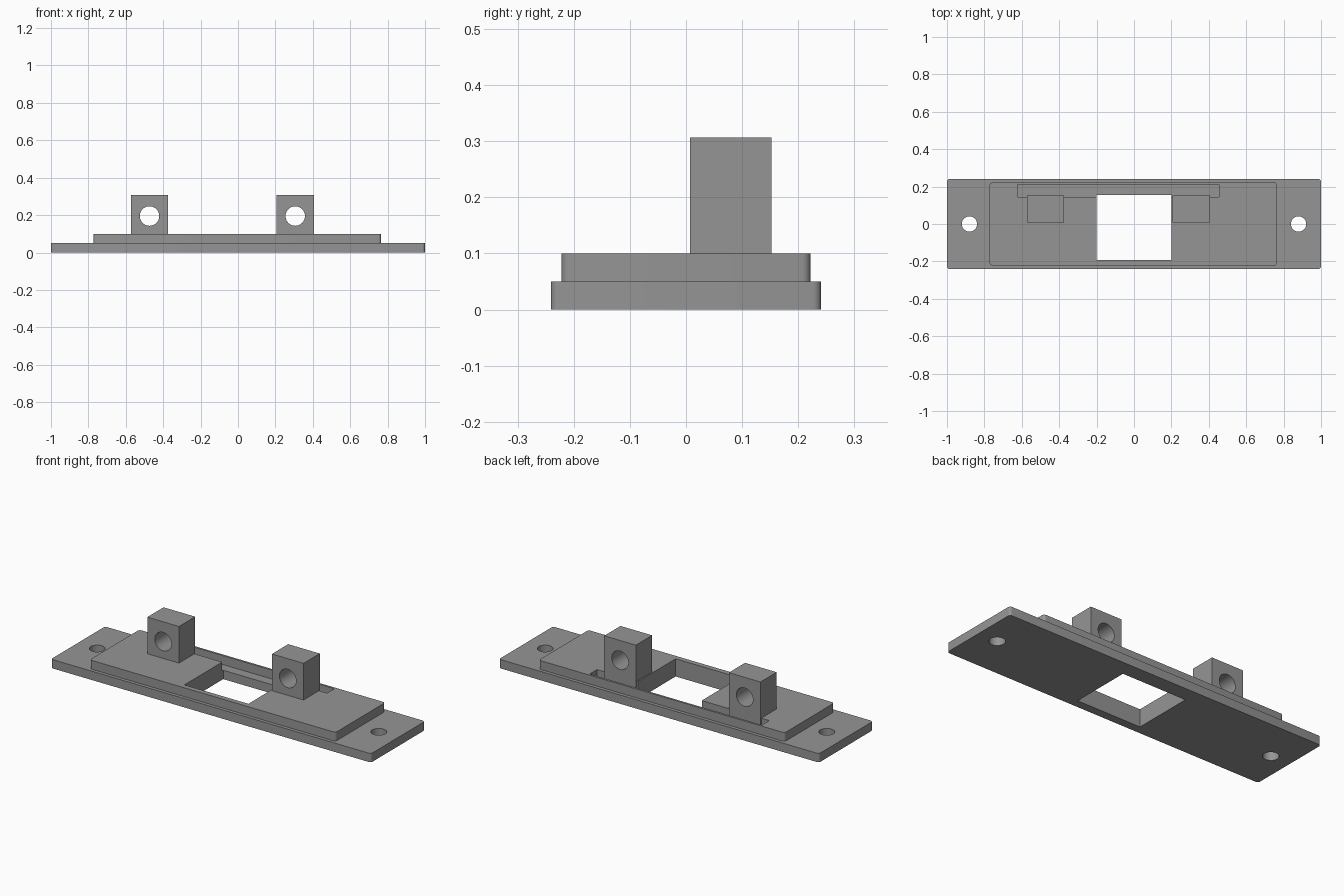
import bpy, bmesh
from mathutils import Matrix, Vector

if "Cube" in bpy.data.objects:
    bpy.data.objects.remove(bpy.data.objects["Cube"])

grey = bpy.data.materials.new("mid grey")
grey.diffuse_color = (0.3, 0.3, 0.3, 1)
grey.use_nodes = True
grey.node_tree.nodes["Principled BSDF"].inputs["Base Color"].default_value = grey.diffuse_color


def finish(bm, name):
    mesh = bpy.data.meshes.new(name)
    bm.to_mesh(mesh)
    bm.free()
    mesh.materials.append(grey)
    obj = bpy.data.objects.new(name, mesh)
    bpy.context.collection.objects.link(obj)
    return obj


def box(name, x, y, z, corner=0.0):
    """Box from (min, max) pairs, optionally with rounded vertical corners."""
    bm = bmesh.new()
    bmesh.ops.create_cube(bm, size=1)
    for v in bm.verts:
        v.co = Vector([lo + (c + 0.5) * (hi - lo) for c, (lo, hi) in zip(v.co, (x, y, z))])
    if corner:
        upright = [e for e in bm.edges if abs(e.verts[0].co.z - e.verts[1].co.z) > 1e-4]
        bmesh.ops.bevel(bm, geom=upright, offset=corner, segments=5, profile=0.5,
                        affect='EDGES')
    return finish(bm, name)


def rod(name, centre, radius, length, along_y=False):
    bm = bmesh.new()
    turn = Matrix.Rotation(1.5707963, 4, 'X') if along_y else Matrix()
    bmesh.ops.create_cone(bm, cap_ends=True, segments=40, radius1=radius, radius2=radius,
                          depth=length, matrix=Matrix.Translation(centre) @ turn)
    return finish(bm, name)


def combine(target, tool, operation):
    """Apply a boolean and remove the tool object."""
    mod = target.modifiers.new("combine", 'BOOLEAN')
    mod.operation, mod.object, mod.solver = operation, tool, 'EXACT'
    bpy.context.view_layer.objects.active = target
    bpy.ops.object.modifier_apply(modifier=mod.name)
    bpy.data.objects.remove(tool)


# Base flange with a raised deck
plate = box("mounting_plate", (-1, 1), (-0.241, 0.241), (0, 0.05), 0.015)
combine(plate, box("deck", (-0.772, 0.765), (-0.222, 0.222), (0.02, 0.1), 0.015), 'UNION')

# Long slot sunk into the deck along the back
combine(plate, box("slot", (-0.622, 0.455), (0.145, 0.21), (0.05, 0.2)), 'DIFFERENCE')

# Central window through both layers
combine(plate, box("window", (-0.2, 0.2), (-0.193, 0.154), (-0.1, 0.2)), 'DIFFERENCE')

# Screw holes at both ends
for x in (-0.88, 0.88):
    combine(plate, rod("screw_hole", (x, 0, 0), 0.041, 0.4), 'DIFFERENCE')

# Two upright lugs, each with a hole from front to back
for x in (-0.473, 0.306):
    lug = box("lug", (x - 0.099, x + 0.099), (0.007, 0.152), (0.02, 0.307))
    combine(lug, rod("lug_hole", (x, 0.08, 0.195), 0.052, 0.4, True), 'DIFFERENCE')
    combine(plate, lug, 'UNION')

# Smooth the hole walls and rounded corners, keep the edges sharp
bpy.ops.object.select_all(action='DESELECT')
plate.select_set(True)
bpy.context.view_layer.objects.active = plate
bpy.ops.object.shade_smooth_by_angle(angle=0.52)
